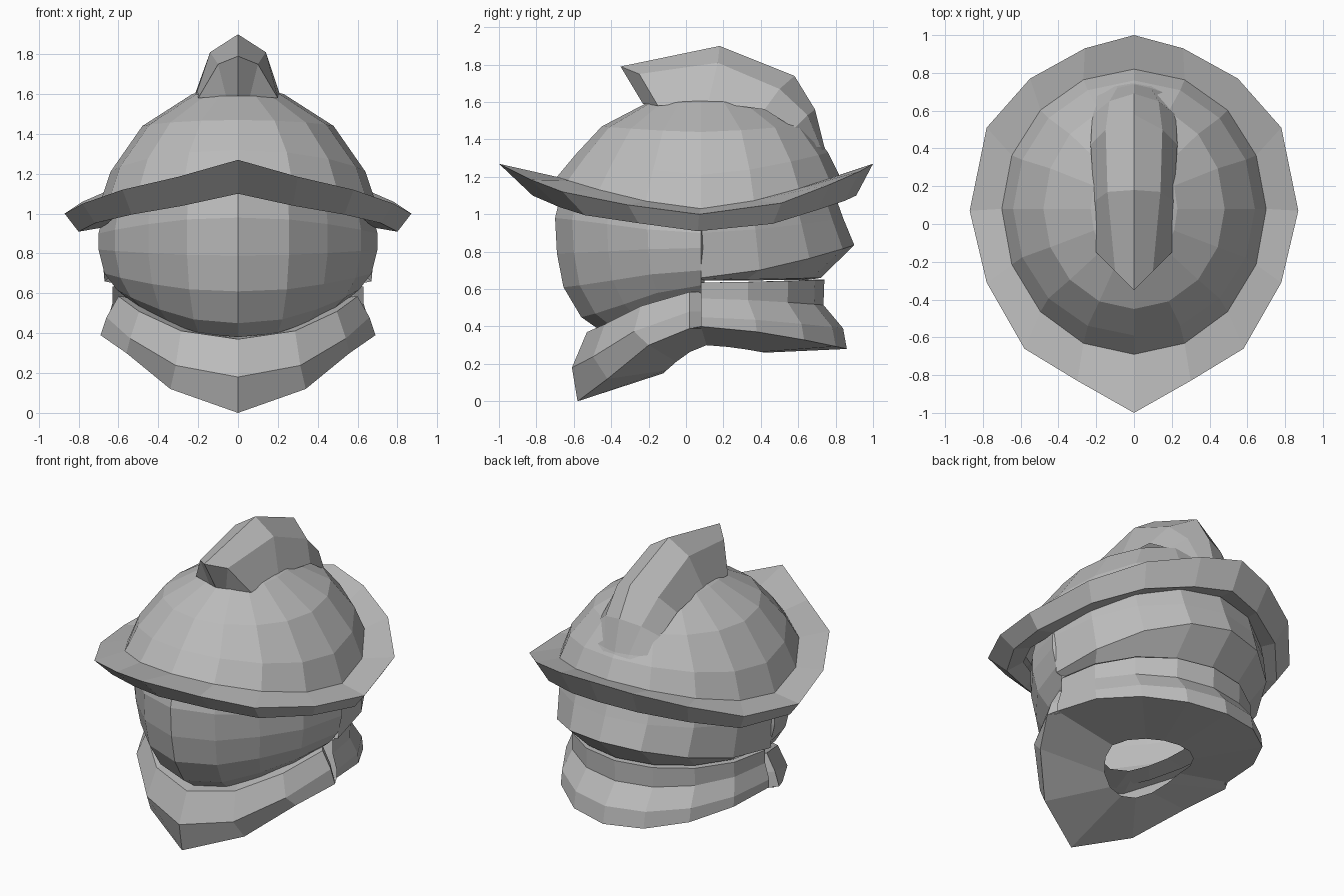
import bpy, math

steel = bpy.data.materials.new("steel_grey")
steel.diffuse_color = (0.5, 0.5, 0.5, 1)


def full(half):
    """Mirror a right-hand run of points into a full row (closed if both ends lie on the centre)."""
    mir = [(-x, y, z) for x, y, z in reversed(half)]
    first, last = half[0][0] < 1e-6, half[-1][0] < 1e-6
    if first and last:
        return half + mir[1:-1], True
    if first:
        return mir[:-1] + half, False
    return half + mir[1:], False


def loft(name, halves):
    """Skin rows given from top to bottom."""
    verts, faces = [], []
    for half in halves:
        row, closed = full(half)
        verts += row
    n = len(row)
    for r in range(len(halves) - 1):
        for i in range(n if closed else n - 1):
            a, b, j = r * n, (r + 1) * n, (i + 1) % n
            faces.append((a + i, b + i, b + j, a + j))
    me = bpy.data.meshes.new(name)
    me.from_pydata(verts, [], faces)
    me.materials.append(steel)
    ob = bpy.data.objects.new(name, me)
    bpy.context.collection.objects.link(ob)
    return ob


def arc(rx, yf, yb, zs, zf, zb, a0=0, a1=180, n=8, yc=0.08, p=1.5, keel=0.0):
    """Oval run around the right side; keel flattens the cheeks so the front comes to a soft point."""
    pts = []
    for i in range(n + 1):
        a = math.radians(a0 + (a1 - a0) * i / n)
        c, s = math.cos(a), math.sin(a)
        t = abs(c)
        k = 1 - keel * math.sin(2 * a) ** 2
        yend, zend = (yf, zf) if c > 0 else (yb, zb)
        x = 0.0 if s < 1e-6 else rx * s * k
        pts.append((x, yc + (yend - yc) * t * k, zs + (zend - zs) * t ** p))
    return pts


def front(rx, yf, zs, zf, n=4, yc=0.08, keel=0.09):
    return arc(rx, yf, 0, zs, zf, 0, 0, 90, n, yc, keel=keel)


def back(rx, yb, zs, zb, n=4, yc=0.08):
    return arc(rx, 0, yb, zs, 0, zb, 90, 180, n, yc)


def tuck(row, k, dy):
    """Fold the rear end of a front row inward to show plate thickness."""
    x, y, z = row[-1]
    return row + [(x * k, y + dy, z)]


# Skull dome
loft("dome", [
    arc(0.004, 0.07, 0.09, 1.66, 1.66, 1.66),
    arc(0.23, -0.22, 0.40, 1.60, 1.59, 1.60),
    arc(0.48, -0.45, 0.64, 1.44, 1.47, 1.48),
    arc(0.64, -0.59, 0.76, 1.21, 1.32, 1.33),
    arc(0.70, -0.69, 0.82, 1.03, 1.20, 1.21),
])

# Brim: pointed outer edge, turned-in lower edge, underside
outer = [(0, -1, 1.27), (0.30, -0.83, 1.185), (0.58, -0.66, 1.12), (0.78, -0.31, 1.05),
         (0.87, 0.07, 1.0), (0.78, 0.51, 1.06), (0.55, 0.77, 1.16), (0.26, 0.93, 1.23), (0, 1, 1.27)]
lower = [(x * 0.92, y * (0.82 if y < 0 else 0.91), z - 0.09 - 0.08 * abs(y) ** 2)
         for x, y, z in outer]
loft("brim", [
    arc(0.70, -0.69, 0.82, 1.03, 1.20, 1.21),
    outer, lower,
    arc(0.68, -0.67, 0.80, 0.93, 1.11, 1.11),
])

# Crest, stations run from back to front: base, shoulder, ridge
stations = [
    [(0.17, 0.77, 1.22), (0.08, 0.79, 1.22), (0, 0.80, 1.22)],
    [(0.20, 0.68, 1.36), (0.09, 0.72, 1.36), (0, 0.74, 1.36)],
    [(0.22, 0.58, 1.46), (0.13, 0.65, 1.53), (0, 0.69, 1.56)],
    [(0.23, 0.42, 1.56), (0.15, 0.50, 1.67), (0, 0.58, 1.74)],
    [(0.21, 0.12, 1.60), (0.14, 0.17, 1.81), (0, 0.18, 1.90)],
    [(0.20, -0.15, 1.58), (0.10, -0.25, 1.75), (0, -0.35, 1.79)],
    [(0.20, -0.15, 1.58), (0.06, -0.21, 1.59), (0, -0.23, 1.59)],
]
loft("crest", [[p for p in reversed(s)] for s in stations])

# Face guard
loft("face_guard", [tuck(front(*r), 0.95, 0.02) for r in (
    (0.68, -0.66, 0.98, 1.15),
    (0.70, -0.70, 0.90, 0.98),
    (0.70, -0.69, 0.82, 0.79),
    (0.67, -0.655, 0.70, 0.61),
    (0.61, -0.56, 0.62, 0.45),
    (0.54, -0.46, 0.56, 0.38),
    (0.32, -0.22, 0.50, 0.38),
)])

# Rear guard flaring out below the brim, then tucked under
loft("rear_guard", [back(*r) for r in (
    (0.69, 0.79, 1.03, 1.12),
    (0.69, 0.84, 0.90, 0.98),
    (0.67, 0.90, 0.66, 0.835),
    (0.62, 0.72, 0.65, 0.66),
    (0.55, 0.66, 0.645, 0.65),
)])

# Rear collar with upright neck band
rear_edge = back(0.66, 0.86, 0.40, 0.28)
loft("rear_collar", [
    back(0.56, 0.68, 0.635, 0.65),
    back(0.63, 0.74, 0.635, 0.65),
    back(0.63, 0.735, 0.55, 0.515),
    back(0.66, 0.84, 0.45, 0.39),
    rear_edge,
])

# Front collar, its inner lip running in under the face guard
front_edge = [(0, -0.58, 0), (0.34, -0.42, 0.12), (0.56, -0.20, 0.30), (0.69, 0.02, 0.39)]
loft("front_collar", [tuck(r, 0.93, 0.06) for r in (
    front(0.46, -0.36, 0.56, 0.38, 3, 0.02, 0.06),
    front(0.60, -0.53, 0.585, 0.37, 3, 0.02, 0.06),
    front(0.66, -0.61, 0.48, 0.18, 3, 0.02, 0.07),
    front_edge,
)])

# Collar underside with neck opening
loft("collar_underside", [
    front_edge + rear_edge,
    arc(0.26, -0.12, 0.42, 0.30, 0.15, 0.26, yc=0.11),
])
